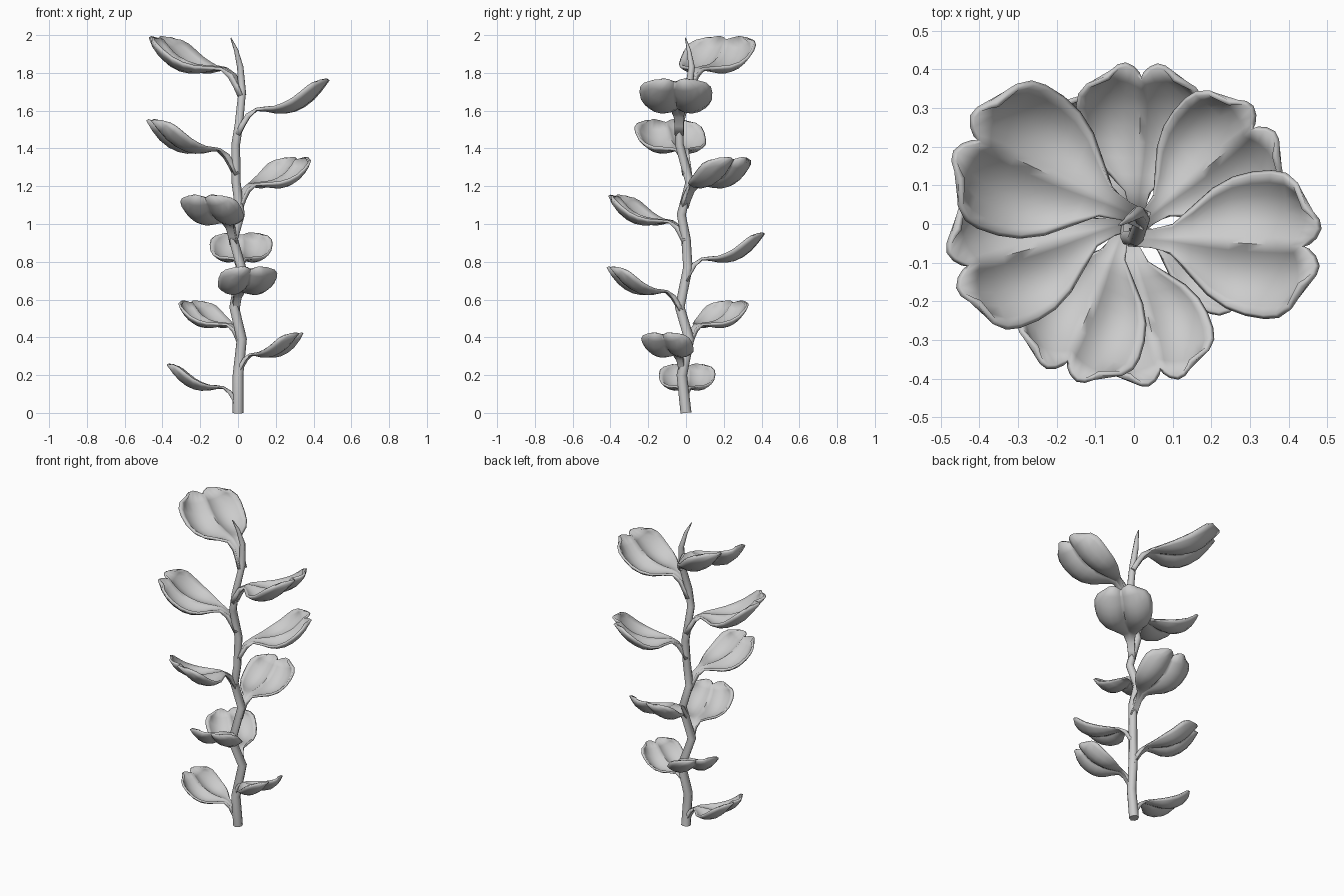
import bpy
from math import hypot
from mathutils import Vector

if "Cube" in bpy.data.objects:
    bpy.data.objects.remove(bpy.data.objects["Cube"])

# Zigzag stem centreline: x, y, z, radius
STEM = [(0, 0, 0, .029), (0, -.022, .2, .028), (.02, .017, .39, .027),
        (-.02, -.033, .56, .026), (.018, .01, .77, .025), (-.025, 0, .92, .025),
        (.012, -.025, 1.05, .024), (-.01, .02, 1.22, .024), (-.012, -.035, 1.42, .023),
        (.005, -.035, 1.53, .022), (.022, .012, 1.7, .02), (.012, .03, 1.83, .017),
        (-.01, .015, 1.92, .011), (-.038, -.003, 1.985, .003)]

# Leaves: tip x, tip y, top z
LEAVES = [(-.37, .01, .265), (.328, -.13, .43), (-.265, .265, .60), (.075, -.405, .78),
          (.02, .41, .96), (-.185, -.385, 1.16), (.332, .268, 1.36), (-.465, -.118, 1.56),
          (.475, -.06, 1.775), (-.438, .232, 2.0)]

# Leaf rows for a leaf 0.48 long: reach, midrib height, half width, cup depth, edge rise, tip pull
ROWS = [(0, -.02, .024, 0, 0, 0), (.025, .03, .024, 0, 0, 0), (.055, .08, .025, 0, 0, 0),
        (.10, .115, .038, .003, 0, 0), (.15, .122, .085, .012, 0, 0), (.20, .125, .135, .025, .002, 0),
        (.25, .132, .167, .036, .012, 0), (.30, .146, .183, .043, .024, 0), (.35, .170, .189, .046, .038, 0),
        (.39, .195, .184, .042, .042, .3), (.425, .226, .160, .030, .032, .6), (.458, .258, .100, .010, .013, 1)]
COLS = [-1, -.88, -.7, -.48, -.25, -.09, 0, .09, .25, .48, .7, .88, 1]


def stem_at(z):
    for a, b in zip(STEM, STEM[1:]):
        if a[2] <= z <= b[2]:
            return Vector(a[:3]).lerp(Vector(b[:3]), (z - a[2]) / (b[2] - a[2]))
    return Vector(STEM[0][:3])


def shade(obj, angle):
    bpy.ops.object.select_all(action='DESELECT')
    obj.select_set(True)
    bpy.context.view_layer.objects.active = obj
    bpy.ops.object.shade_smooth_by_angle(angle=angle)


def leaf(name, tx, ty, top):
    base = stem_at(top - .6 * hypot(tx, ty))
    out = Vector((tx - base.x, ty - base.y, 0))
    k = out.length / .48
    out.normalize()
    side = Vector((-out.y, out.x, 0))
    verts = []
    for r, z, w, cup, rise, pull in ROWS:
        for c in COLS:
            v = abs(c)
            # twin bowls either side of the midrib, with a notched tip
            lobe = 4 * v * (1 - v)
            rr = r + pull * (.024 * lobe - .018 * (1 - lobe))
            zz = z - cup * lobe + rise * v * v + pull * .022 * lobe
            p = base + out * rr * k + side * c * w * k
            p.z = top + (zz - .283) * k
            verts.append(p)
    n = len(COLS)
    faces = [(i * n + j, (i + 1) * n + j, (i + 1) * n + j + 1, i * n + j + 1)
             for i in range(len(ROWS) - 1) for j in range(n - 1)]
    mesh = bpy.data.meshes.new(name)
    mesh.from_pydata(verts, [], faces)
    obj = bpy.data.objects.new(name, mesh)
    bpy.context.collection.objects.link(obj)
    shade(obj, 1.3)
    # thick stalk, thinner blade
    stalk = obj.vertex_groups.new(name="stalk")
    stalk.add(list(range(3 * n)), 1, 'REPLACE')
    mod = obj.modifiers.new("thickness", 'SOLIDIFY')
    mod.thickness = .028 * k
    mod.offset = 0
    mod.vertex_group = "stalk"
    mod.thickness_vertex_group = .55


# Stem: tapered tube along the zigzag
curve = bpy.data.curves.new("stem", 'CURVE')
curve.dimensions = '3D'
curve.bevel_depth = 1
curve.bevel_resolution = 2
curve.use_fill_caps = True
spline = curve.splines.new('POLY')
spline.points.add(len(STEM) - 1)
for p, (x, y, z, r) in zip(spline.points, STEM):
    p.co = (x, y, z, 1)
    p.radius = r
stem = bpy.data.objects.new("stem", curve)
bpy.context.collection.objects.link(stem)
bpy.context.view_layer.objects.active = stem
stem.select_set(True)
bpy.ops.object.convert(target='MESH')
shade(bpy.context.view_layer.objects.active, .9)

# Leaves up the stem
for i, (x, y, z) in enumerate(LEAVES):
    leaf(f"leaf_{i + 1}", x, y, z)
